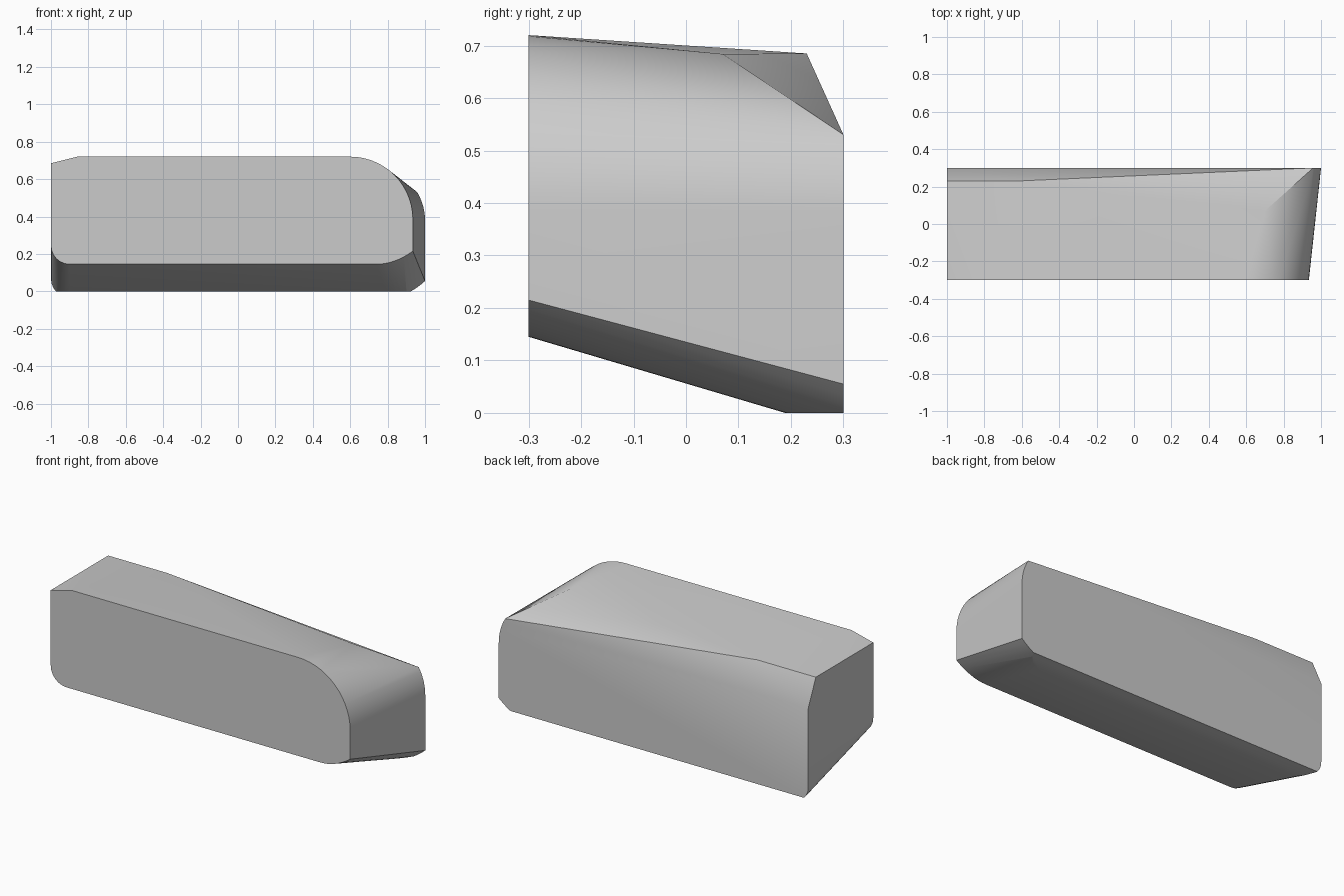
import bpy, bmesh, math
from mathutils import Vector

cube = bpy.data.objects.get("Cube")
if cube:
    bpy.data.objects.remove(cube, do_unlink=True)

FRONT, BACK = -0.3, 0.3


def arc(cx, cz, rx, rz, start, end, steps):
    """Points (x, z) on an elliptical arc, angles in degrees."""
    out = []
    for i in range(steps + 1):
        a = math.radians(start + (end - start) * i / steps)
        out.append((cx + rx * math.cos(a), cz + rz * math.sin(a)))
    return out


def lower_right(x0, z0, width, rise, steps=8):
    """Gentle upward curve at the lower right corner."""
    return [(x0 + width * i / steps, z0 + rise * (i / steps) ** 2)
            for i in range(steps + 1)]


def place(profile, y):
    return [Vector((x, y, z)) for x, z in profile]


# Front outline: clipped upper corner, big round shoulder, rounded underside
front = [(-1, 0.685), (-0.86, 0.72)]
front += arc(0.6, 0.385, 0.935 - 0.6, 0.335, 90, 0, 14)
front += lower_right(0.74, 0.145, 0.195, 0.07)
front += arc(-0.9, 0.245, 0.1, 0.1, 180, 270, 6)

# Back outline: wider, lower, with a flat upper edge
back = [(-1, 0.53)]
back += arc(0.665, 0.38, 0.335, 0.31, 29, 0, 6)
back += lower_right(0.805, -0.033, 0.195, 0.088)
back += arc(-0.9, 0.067, 0.1, 0.1, 180, 270, 6)

# Crest between the sloping top and the rear bevel
crest = [Vector((-1, 0.23, 0.685)), Vector((-0.62, 0.23, 0.685)),
         Vector((0.7, 0.07, 0.684))]

# Wrap the outlines in one solid skin
bm = bmesh.new()
for p in place(front, FRONT) + place(back, BACK) + crest:
    bm.verts.new(p)
hull = bmesh.ops.convex_hull(bm, input=bm.verts)
loose = {g for g in hull["geom_interior"] + hull["geom_unused"]
         if isinstance(g, bmesh.types.BMVert)}
bmesh.ops.delete(bm, geom=list(loose), context='VERTS')

# Trim the sloping underside flat on the ground
cut = bmesh.ops.bisect_plane(bm, geom=bm.verts[:] + bm.edges[:] + bm.faces[:],
                             dist=1e-5, plane_co=(0, 0, 0),
                             plane_no=(0, 0, 1), clear_inner=True)
rim = [g for g in cut["geom_cut"] if isinstance(g, bmesh.types.BMEdge)]
bmesh.ops.holes_fill(bm, edges=rim, sides=0)
bmesh.ops.dissolve_limit(bm, angle_limit=math.radians(0.5),
                         verts=bm.verts[:], edges=bm.edges[:])
bmesh.ops.recalc_face_normals(bm, faces=bm.faces[:])

mesh = bpy.data.meshes.new("wedge_block")
bm.to_mesh(mesh)
bm.free()
block = bpy.data.objects.new("wedge_block", mesh)
bpy.context.collection.objects.link(block)

# Plain grey finish
grey = bpy.data.materials.new("light_grey")
grey.use_nodes = True
colour = (0.6, 0.6, 0.6, 1)
grey.diffuse_color = colour
grey.node_tree.nodes["Principled BSDF"].inputs["Base Color"].default_value = colour
mesh.materials.append(grey)

# Smooth curves, crisp edges
bpy.ops.object.select_all(action='DESELECT')
block.select_set(True)
bpy.context.view_layer.objects.active = block
bpy.ops.object.shade_smooth_by_angle(angle=math.radians(30))
